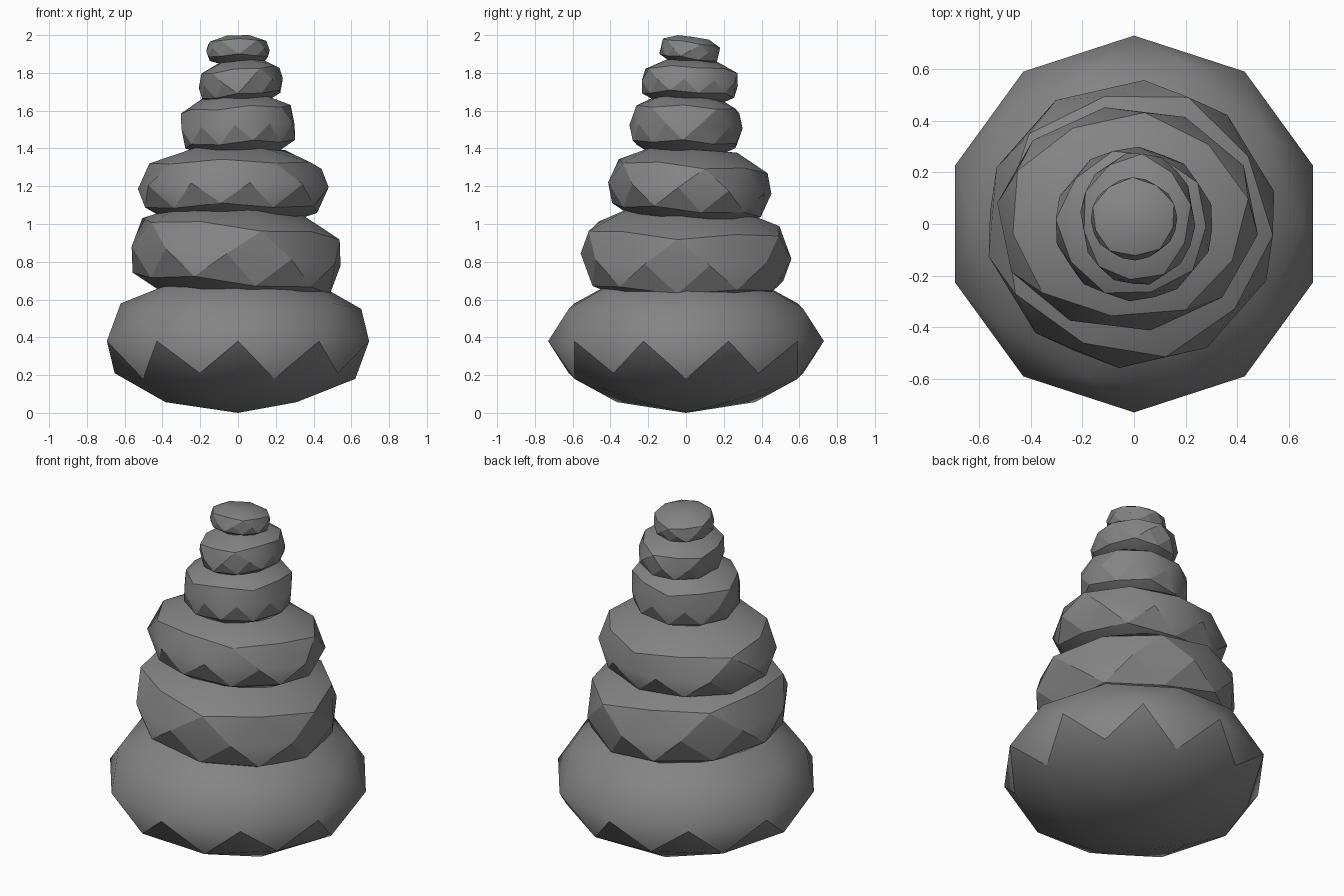
import bpy
import bmesh
from math import radians
from mathutils import Matrix, Vector

cube = bpy.data.objects.get("Cube")
if cube:
    bpy.data.objects.remove(cube, do_unlink=True)

# One plain grey for all the stones
GREY = (0.23, 0.23, 0.23, 1.0)
stone_grey = bpy.data.materials.new("stone_grey")
stone_grey.use_nodes = True
stone_grey.diffuse_color = GREY
shader = stone_grey.node_tree.nodes["Principled BSDF"]
shader.inputs["Base Color"].default_value = GREY
shader.inputs["Roughness"].default_value = 0.9


def stone(name, centre, radii, spin=0, tilt=(0, 0), blunt=1.0):
    """Faceted pebble: spun icosphere, flattened, then tipped about x and y."""
    bm = bmesh.new()
    bmesh.ops.create_icosphere(bm, subdivisions=2, radius=1)

    # Diamond facets straddle the rim: soft along it, creased just below it
    rim = {v for v in bm.verts if abs(v.co.z) < 0.01}
    below = {v for v in bm.verts if -0.6 < v.co.z < -0.4}
    soft = [e for e in bm.edges if set(e.verts) <= rim]
    creased = [e for e in bm.edges
               if rim & set(e.verts) and below & set(e.verts)]

    # Blunted stones have steeper sides and flat caps
    if blunt > 1:
        for v in bm.verts:
            if v not in rim:
                v.co.x *= blunt
                v.co.y *= blunt
                v.co.z = max(-0.88, min(0.88, v.co.z))

    shape = (Matrix.Translation(Vector(centre))
             @ Matrix.Rotation(radians(tilt[1]), 4, "Y")
             @ Matrix.Rotation(radians(tilt[0]), 4, "X")
             @ Matrix.Diagonal((*radii, 1))
             @ Matrix.Rotation(radians(spin), 4, "Z"))
    bmesh.ops.transform(bm, matrix=shape, verts=bm.verts)
    bm.normal_update()
    for face in bm.faces:
        face.smooth = True
    for edge in bm.edges:
        edge.smooth = edge.calc_face_angle() < radians(30)
    for edge in soft:
        edge.smooth = True
    for edge in creased:
        edge.smooth = False

    mesh = bpy.data.meshes.new(name)
    bm.to_mesh(mesh)
    bm.free()
    mesh.materials.append(stone_grey)
    obj = bpy.data.objects.new(name, mesh)
    bpy.context.collection.objects.link(obj)


# Stack from the ground up, each stone sunk into the one below
stone("base_stone", (0, 0, 0.38), (0.73, 0.73, 0.38))
stone("second_stone", (-0.01, 0, 0.83), (0.57, 0.56, 0.3), -5, (-1, 5), 1.06)
stone("third_stone", (-0.025, 0.02, 1.19), (0.51, 0.44, 0.24), 10, (-4, 0), 1.04)
stone("fourth_stone", (0, 0, 1.515), (0.31, 0.3, 0.19), 33, (-2, -3), 1.08)
stone("fifth_stone", (0.015, 0.02, 1.745), (0.225, 0.26, 0.135), 12, (-2, -6), 1.08)
stone("top_stone", (0, 0.02, 1.917), (0.168, 0.16, 0.085), 20, (-8, -1), 1.1)
